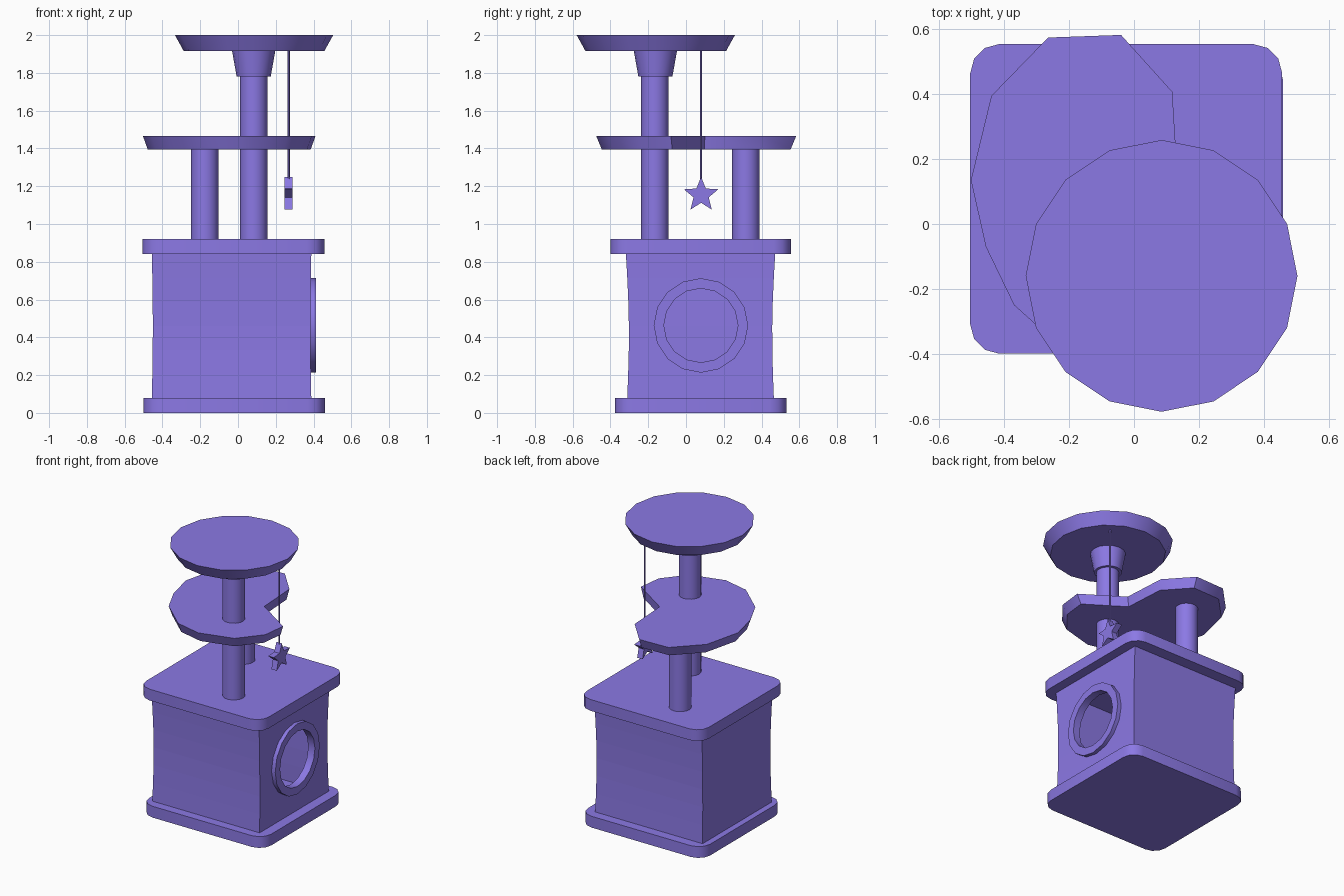
import bpy, bmesh
from math import sin, cos, pi, radians

if "Cube" in bpy.data.objects:
    bpy.data.objects.remove(bpy.data.objects["Cube"])

# Purple plush used on every part
purple = bpy.data.materials.new("purple_plush")
purple.diffuse_color = (0.26, 0.19, 0.78, 1)
purple.use_nodes = True
purple.node_tree.nodes["Principled BSDF"].inputs["Base Color"].default_value = purple.diffuse_color


def finish(bm, name, smooth=True):
    bmesh.ops.recalc_face_normals(bm, faces=bm.faces)
    me = bpy.data.meshes.new(name)
    bm.to_mesh(me)
    bm.free()
    me.materials.append(purple)
    ob = bpy.data.objects.new(name, me)
    bpy.context.collection.objects.link(ob)
    if smooth:
        bpy.ops.object.select_all(action='DESELECT')
        ob.select_set(True)
        bpy.context.view_layer.objects.active = ob
        bpy.ops.object.shade_smooth_by_angle(angle=radians(45))
    return ob


def loft(name, loops, caps=True, closed=False, smooth=True):
    """Skin a list of equal-length point loops."""
    bm = bmesh.new()
    rows = [[bm.verts.new(p) for p in loop] for loop in loops]
    n = len(rows[0])
    pairs = list(zip(rows, rows[1:])) + ([(rows[-1], rows[0])] if closed else [])
    for a, b in pairs:
        for i in range(n):
            j = (i + 1) % n
            bm.faces.new((a[i], a[j], b[j], b[i]))
    if caps and not closed:
        bm.faces.new(rows[0])
        bm.faces.new(rows[-1])
    return finish(bm, name, smooth)


def circle(cx, cy, z, r, n=16):
    return [(cx + r * cos(2 * pi * i / n), cy + r * sin(2 * pi * i / n), z) for i in range(n)]


def circle_x(x, cy, cz, r, n=16):
    return [(x, cy + r * cos(2 * pi * i / n), cz + r * sin(2 * pi * i / n)) for i in range(n)]


def round_slab(name, x0, x1, y0, y1, z0, z1, r=0.09, seg=3):
    corners = [(x1 - r, y1 - r), (x0 + r, y1 - r), (x0 + r, y0 + r), (x1 - r, y0 + r)]
    pts = []
    for k, (cx, cy) in enumerate(corners):
        for s in range(seg + 1):
            a = pi / 2 * (k + s / seg)
            pts.append((cx + r * cos(a), cy + r * sin(a)))
    loft(name, [[(x, y, z) for x, y in pts] for z in (z0, z1)])


# Base and house roof
round_slab("base", -0.50, 0.46, -0.375, 0.533, 0, 0.08)
round_slab("house_roof", -0.505, 0.457, -0.40, 0.555, 0.84, 0.92)

# House walls: slightly waisted, hollow tube with a round doorway
loops = []
for k in range(7):
    t = k / 6
    w = sin(pi * t)
    dx, dy, lean = 0.005 * w, 0.012 * w, 0.007 * (1 - t)
    x0, x1 = -0.456 + dx, 0.388 - dx
    y0, y1 = -0.318 + dy + lean, 0.472 - dy - lean
    z = 0.08 + 0.76 * t
    loops.append([(x0, y0, z), (x1, y0, z), (x1, y1, z), (x0, y1, z)])
walls = loft("house_walls", loops, caps=False, smooth=False)
sol = walls.modifiers.new("thickness", 'SOLIDIFY')
sol.thickness, sol.offset, sol.use_even_offset = 0.025, -1, True
cutter = loft("doorway_cutter", [circle_x(x, 0.079, 0.463, 0.22) for x in (0.2, 0.6)], smooth=False)
cutter.hide_render = True
cutter.hide_viewport = True
cut = walls.modifiers.new("doorway", 'BOOLEAN')
cut.operation, cut.object, cut.solver = 'DIFFERENCE', cutter, 'EXACT'

# Doorway ring
loft("doorway_ring", [circle_x(x, 0.079, 0.463, r) for x, r in
                      ((0.360, 0.25), (0.412, 0.25), (0.412, 0.196), (0.360, 0.196))],
     closed=True)

# Posts and collar
loft("tall_post", [circle(0.083, -0.165, z, 0.073) for z in (0.92, 1.85)])
loft("short_post", [circle(-0.176, 0.317, z, 0.073) for z in (0.92, 1.40)])
loft("collar", [circle(0.083, -0.162, 1.78, 0.09), circle(0.083, -0.162, 1.92, 0.115)])

# Round top perch
loft("top_perch", [circle(0.085, -0.16, 1.917, 0.373), circle(0.085, -0.16, 2.0, 0.419)])

# Kidney-shaped middle platform, narrower underneath
kidney = [(0.41, -0.08), (0.39, -0.25), (0.26, -0.41), (0.02, -0.475), (-0.17, -0.43),
          (-0.37, -0.25), (-0.457, -0.07), (-0.503, 0.135), (-0.44, 0.395),
          (-0.265, 0.575), (-0.04, 0.583), (0.118, 0.408), (0.137, 0.10)]
lower = [(-0.047 + (x + 0.047) * 0.945, 0.054 + (y - 0.054) * 0.945, 1.395) for x, y in kidney]
loft("middle_platform", [lower, [(x, y, 1.465) for x, y in kidney]])

# Hanging star toy
loft("toy_string", [circle(0.268, 0.08, z, 0.006, 6) for z in (1.23, 1.93)])
star = []
for i in range(10):
    r = 0.096 if i % 2 == 0 else 0.042
    a = pi / 2 + i * pi / 5
    star.append((0.08 + r * cos(a), 1.154 + r * sin(a)))
loft("star_toy", [[(x, y, z) for y, z in star] for x in (0.246, 0.288)])
